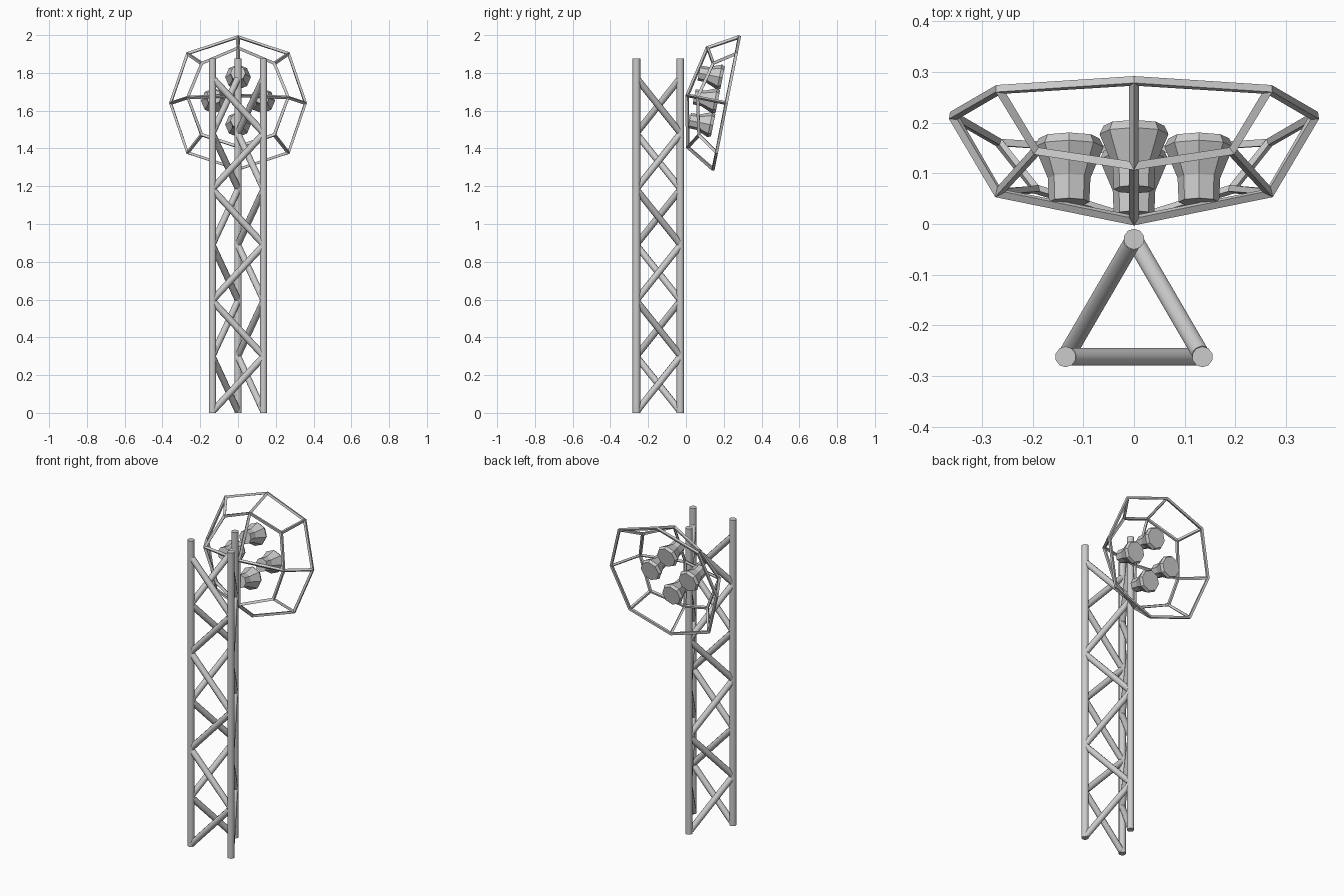
import bpy, bmesh, math
from mathutils import Vector, Matrix

if "Cube" in bpy.data.objects:
    bpy.data.objects.remove(bpy.data.objects["Cube"])


def finish(name, bm, smooth=False):
    bmesh.ops.recalc_face_normals(bm, faces=bm.faces)
    me = bpy.data.meshes.new(name)
    bm.to_mesh(me)
    bm.free()
    ob = bpy.data.objects.new(name, me)
    bpy.context.collection.objects.link(ob)
    if smooth:
        bpy.ops.object.select_all(action='DESELECT')
        ob.select_set(True)
        bpy.context.view_layer.objects.active = ob
        bpy.ops.object.shade_smooth_by_angle(angle=math.radians(50))
    return ob


def tube(name, a, b, r, sides=10):
    a, b = Vector(a), Vector(b)
    d = b - a
    m = Matrix.Translation((a + b) / 2) @ d.to_track_quat('Z', 'Y').to_matrix().to_4x4()
    bm = bmesh.new()
    bmesh.ops.create_cone(bm, cap_ends=True, segments=sides, radius1=r, radius2=r,
                          depth=d.length, matrix=m)
    return finish(name, bm, True)


# Triangular tower: three upright poles
poles = [(-0.135, -0.262), (0.135, -0.262), (0, -0.03)]
for i, (x, y) in enumerate(poles):
    tube(f"tower_pole_{i}", (x, y, 0), (x, y, 1.875), 0.0205)

# Zigzag braces on each of the three tower sides
STEP = 0.295
for i in range(3):
    p, q = Vector(poles[i]), Vector(poles[(i + 1) % 3])
    inset = (q - p).normalized() * 0.008
    for k in range(6):
        a, b = (p + inset, q - inset) if k % 2 == 0 else (q - inset, p + inset)
        tube(f"brace_{i}_{k}", (*a, k * STEP + 0.016), (*b, (k + 1) * STEP - 0.006), 0.018)

# Head frame: local x across, local y up the tilted rim, local z along the opening
tilt = math.atan2(0.14, 0.705)
up = Vector((0, math.sin(tilt), math.cos(tilt)))
out = Vector((0, math.cos(tilt), -math.sin(tilt)))
centre = Vector((0, 0.213, 1.64))


def head(x, u, n):
    return centre + Vector((x, 0, 0)) + up * u + out * n


# Domed cage: centre point, inner ring and rim, turned into bars
bm = bmesh.new()
hub = bm.verts.new(head(0, 0, -0.21))
inner, rim = [], []
for i in range(8):
    a = i * math.pi / 4
    c, s = math.cos(a), math.sin(a)
    r_in, depth, r_out = (0.268, -0.155, 0.357) if i % 2 == 0 else (0.273, -0.109, 0.378)
    inner.append(bm.verts.new(head(r_in * c, r_in * s, depth)))
    rim.append(bm.verts.new(head(r_out * c, r_out * s, 0)))
for i in range(8):
    j = (i + 1) % 8
    bm.faces.new((inner[i], rim[i], rim[j], inner[j]))
    if i % 2 == 0:
        bm.faces.new((hub, inner[i], inner[j], inner[(i + 2) % 8]))
cage = finish("lamp_cage", bm)
wire = cage.modifiers.new("bars", 'WIREFRAME')
wire.thickness = 0.02
wire.use_boundary = True
wire.use_even_offset = True

# Four eight-sided lamps, profile as (distance along axis, radius)
profile = [(-0.173, 0.04), (-0.125, 0.042), (-0.062, 0.068), (-0.045, 0.06)]
for k in range(4):
    ox = 0.128 * round(math.cos(k * math.pi / 2))
    ou = 0.128 * round(math.sin(k * math.pi / 2))
    bm = bmesh.new()
    rings = [[bm.verts.new(head(ox + r * math.cos(i * math.pi / 4),
                                ou + r * math.sin(i * math.pi / 4), n)) for i in range(8)]
             for n, r in profile]
    for lo, hi in zip(rings, rings[1:]):
        for i in range(8):
            j = (i + 1) % 8
            bm.faces.new((lo[i], lo[j], hi[j], hi[i]))
    bm.faces.new(rings[0])
    bm.faces.new(rings[-1])
    finish(f"lamp_{k}", bm)
